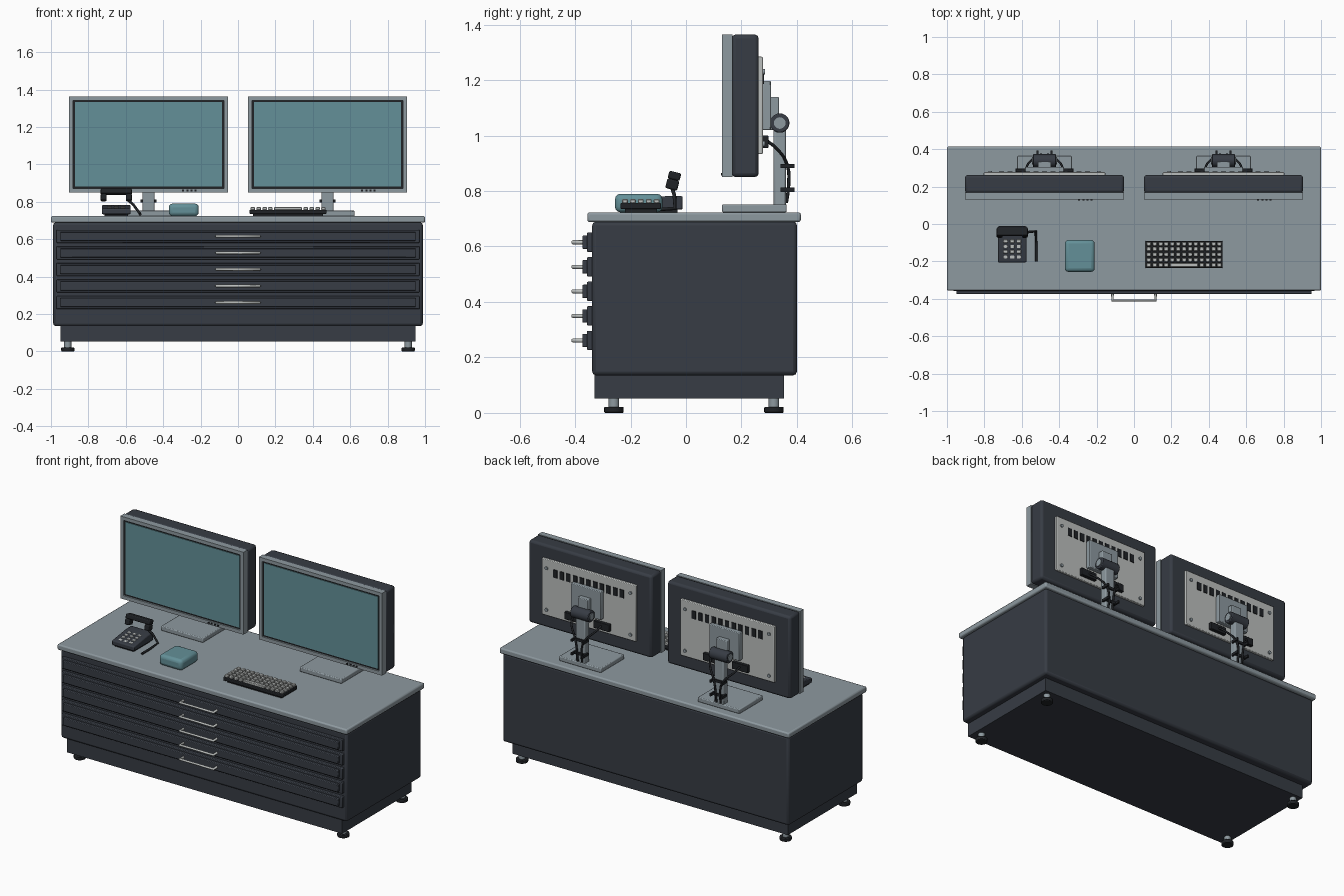
import bpy, bmesh, math
from mathutils import Matrix, Vector

if "Cube" in bpy.data.objects:
    bpy.data.objects.remove(bpy.data.objects["Cube"])


def material(name, rgb):
    m = bpy.data.materials.new(name)
    m.diffuse_color = (*rgb, 1)
    m.use_nodes = True
    m.node_tree.nodes["Principled BSDF"].inputs["Base Color"].default_value = m.diffuse_color
    return m


DARK = material("charcoal", (0.038, 0.045, 0.058))
BLACK = material("black", (0.014, 0.016, 0.019))
GRAY = material("blue gray", (0.27, 0.32, 0.35))
LIGHT = material("light gray", (0.50, 0.52, 0.51))
TEAL = material("teal", (0.127, 0.28, 0.315))


def finish(bm, name, mat, bevel=0, segs=2):
    me = bpy.data.meshes.new(name)
    bm.to_mesh(me)
    bm.free()
    ob = bpy.data.objects.new(name, me)
    bpy.context.collection.objects.link(ob)
    me.materials.append(mat)
    if bevel:
        mod = ob.modifiers.new("bevel", 'BEVEL')
        mod.width, mod.segments = bevel, segs
    bpy.context.view_layer.objects.active = ob
    ob.select_set(True)
    bpy.ops.object.shade_smooth_by_angle(angle=math.radians(35))
    ob.select_set(False)
    return ob


def boxes(name, mat, ranges, bevel=0, segs=2):
    """One object made of boxes given as (x0, x1, y0, y1, z0, z1)."""
    bm = bmesh.new()
    for x0, x1, y0, y1, z0, z1 in ranges:
        mtx = Matrix.Translation(((x0 + x1) / 2, (y0 + y1) / 2, (z0 + z1) / 2)) \
            @ Matrix.Diagonal((x1 - x0, y1 - y0, z1 - z0, 1))
        bmesh.ops.create_cube(bm, size=1, matrix=mtx)
    return finish(bm, name, mat, bevel, segs)


def cylinders(name, mat, centres, r, h, axis='Z', bevel=0):
    rot = {'X': Matrix.Rotation(math.pi / 2, 4, 'Y'),
           'Y': Matrix.Rotation(math.pi / 2, 4, 'X'), 'Z': Matrix()}[axis]
    bm = bmesh.new()
    for c in centres:
        bmesh.ops.create_cone(bm, cap_ends=True, segments=20, radius1=r, radius2=r,
                              depth=h, matrix=Matrix.Translation(c) @ rot)
    return finish(bm, name, mat, bevel)


def tube(name, mat, paths, r, smooth=False):
    cu = bpy.data.curves.new(name, 'CURVE')
    cu.dimensions = '3D'
    cu.bevel_depth, cu.bevel_resolution, cu.use_fill_caps = r, 2, True
    for pts in paths:
        if smooth:
            s = cu.splines.new('BEZIER')
            s.bezier_points.add(len(pts) - 1)
            for p, co in zip(s.bezier_points, pts):
                p.co = co
                p.handle_left_type = p.handle_right_type = 'AUTO'
            s.resolution_u = 6
        else:
            s = cu.splines.new('POLY')
            s.points.add(len(pts) - 1)
            for p, co in zip(s.points, pts):
                p.co = (*co, 1)
    cu.materials.append(mat)
    ob = bpy.data.objects.new(name, cu)
    bpy.context.collection.objects.link(ob)
    return ob


# Cabinet
boxes("countertop", GRAY, [(-1, 1, -.356, .414, .688, .723)], .008)
boxes("cabinet_body", DARK, [(-.988, .988, -.338, .40, .135, .69)], .014)
boxes("plinth", DARK, [(-.95, .95, -.33, .353, .052, .14)])
feet = [(x, y) for x in (-.91, .91) for y in (-.26, .317)]
cylinders("foot_pads", BLACK, [(x, y, .011) for x, y in feet], .035, .022, bevel=.004)
cylinders("foot_stems", GRAY, [(x, y, .038) for x, y in feet], .019, .034)

# Drawers with stepped fronts and bar handles
levels = [.615 - i * .0885 for i in range(5)]
boxes("drawer_frames", DARK, [(-.97, .97, -.357, -.33, z - .035, z + .035) for z in levels], .004)
boxes("drawer_panels", DARK, [(-.95, .95, -.374, -.35, z - .024, z + .024) for z in levels], .004)
tube("drawer_handles", LIGHT, [[(-.115, -.37, z), (-.115, -.408, z), (.115, -.408, z),
                                (.115, -.37, z)] for z in levels], .0075)


def monitor(side, c):
    def n(s):
        return f"{side}_monitor_{s}"
    z0, z1, w = .85, 1.364, .425
    # Housing and screen frame
    boxes(n("housing"), DARK, [(c - w, c + w, .165, .262, z0, z1)], .014)
    t = .022
    boxes(n("frame"), GRAY, [
        (c - w, c - w + t, .13, .168, z0, z1), (c + w - t, c + w, .13, .168, z0, z1),
        (c - w + t, c + w - t, .13, .168, z0, z0 + t),
        (c - w + t, c + w - t, .13, .168, z1 - t, z1)])
    boxes(n("screen_rim"), BLACK, [(c - w + t, c + w - t, .14, .168, z0 + t, z1 - t)])
    boxes(n("screen"), TEAL, [(c - w + .032, c + w - .032, .136, .142, z0 + .032, z1 - .032)])
    boxes(n("buttons"), BLACK, [(c + .18 + i * .022, c + .191 + i * .022, .126, .132,
                                 .856, .865) for i in range(4)])
    # Rear plate with vents, screws and connector strip
    boxes(n("rear_plate"), LIGHT, [(c - .325, c + .325, .255, .277, .933, 1.284)], .004)
    boxes(n("vents"), BLACK, [(c + i * .046 - .014, c + i * .046 + .014, .274, .281,
                               1.185, 1.235) for i in range(-5, 6)])
    cylinders(n("screws"), GRAY, [(c + x, .279, z) for x in (-.29, .29) for z in (.97, 1.23)],
              .01, .01, 'Y')
    boxes(n("connector_strip"), BLACK, [(c + s - .055, c + s + .055, .27, .297, .955, 1.0)
                                        for s in (-.1, .1)], .003)
    # Mount, hinge, column and base
    boxes(n("mount_plate"), GRAY, [(c - .105, c + .105, .275, .306, 1.02, 1.197)], .004)
    boxes(n("mount_block"), GRAY, [(c - .036, c + .036, .30, .335, 1.02, 1.139)], .004)
    cylinders(n("hinge"), DARK, [(c, .338, 1.045)], .035, .125, 'X', .004)
    cylinders(n("hinge_caps"), GRAY, [(c, .338, 1.045)], .021, .134, 'X')
    boxes(n("column"), GRAY, [(c - .033, c + .033, .316, .36, .745, 1.04)], .006)
    boxes(n("base"), GRAY, [(c - .145, c + .145, .13, .363, .723, .752)], .005)
    # Cable clips and cables
    boxes(n("clips"), BLACK, [b for z in (.805, .89) for b in (
        (c - .043, c + .043, .34, .368, z - .008, z + .008),
        (c - .043, c - .033, .36, .392, z - .008, z + .008),
        (c + .033, c + .043, .36, .392, z - .008, z + .008))])
    tube(n("cables"), BLACK, [[(c + s * .1, .293, .98), (c + s * .085, .325, .955),
                               (c + s * .03, .366, .89), (c + s * .015, .37, .82),
                               (c + s * .015, .362, .757)] for s in (-1, 1)], .006, True)


monitor("left", -.4785)
monitor("right", .4785)

# Telephone: sloped body from a side profile
bm = bmesh.new()
side = [(-.205, .733), (-.012, .733), (-.012, .782), (-.07, .782), (-.205, .762)]
f = bm.faces.new([bm.verts.new((-.728, y, z)) for y, z in side])
ext = bmesh.ops.extrude_face_region(bm, geom=[f])
bmesh.ops.translate(bm, vec=(.154, 0, 0),
                    verts=[v for v in ext["geom"] if isinstance(v, bmesh.types.BMVert)])
bmesh.ops.recalc_face_normals(bm, faces=bm.faces)
finish(bm, "phone_body", DARK, .006)
boxes("phone_feet", BLACK, [(-.715, -.587, -.19, -.03, .72, .736)])
boxes("phone_keys", LIGHT, [(x - .011, x + .011, y - .009, y + .009, .765,
                             .782 + (y + .085) * .148)
                            for x in (-.687, -.651, -.615)
                            for y in (-.092, -.12, -.148, -.176)], .002, 1)
handset = boxes("phone_handset", BLACK, [
    (-.083, .083, -.022, .022, .004, .032), (-.083, -.052, -.022, .022, -.032, .004),
    (.052, .083, -.022, .022, -.032, .004)], .006)
handset.location = (-.651, -.046, .837)
handset.rotation_euler = (math.radians(-14), 0, 0)
tube("phone_cord", BLACK, [[(-.59, -.05, .81), (-.56, -.042, .785), (-.525, -.04, .737),
                            (-.523, -.12, .732), (-.523, -.2, .732)]], .007)

# Rounded teal box
boxes("desk_box", TEAL, [(-.37, -.21, -.256, -.085, .723, .79)], .02, 3)

# Keyboard
boxes("keyboard_base", BLACK, [(.062, .473, -.236, -.09, .735, .757)], .004)
boxes("keyboard_feet", BLACK, [(.08, .455, -.22, -.105, .72, .738)])
keys = []
for row in range(5):
    y = -.106 - row * .0285
    for col in range(13):
        x = .079 + col * .0315
        if row < 4 or col < 4 or col > 8:
            keys.append((x - .012, x + .012, y - .0105, y + .0105, .755, .771))
keys.append((.193, .343, -.2305, -.2095, .755, .771))
boxes("keyboard_keys", LIGHT, keys, .003, 1)
